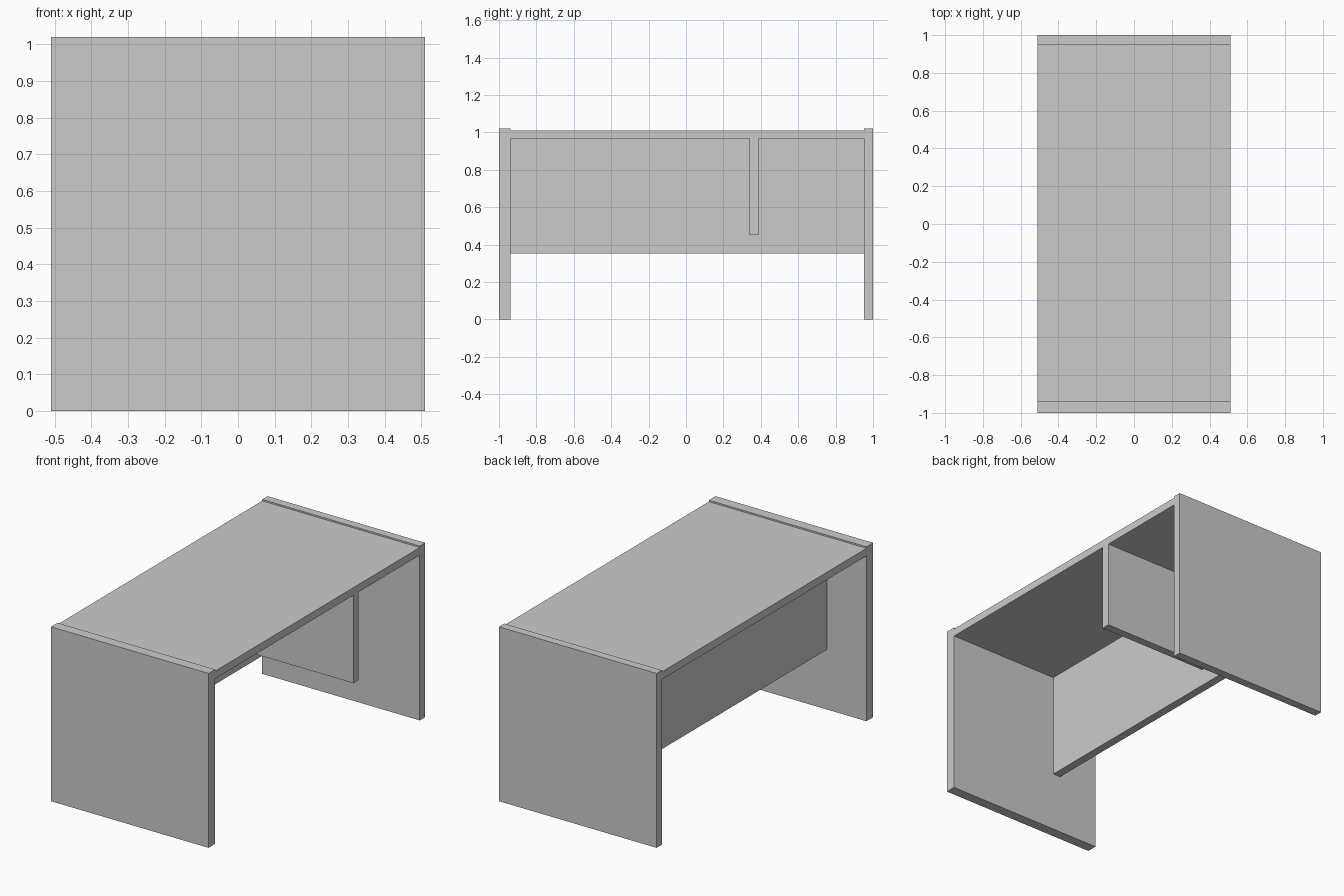
import bpy
import bmesh
from mathutils import Vector

if "Cube" in bpy.data.objects:
    bpy.data.objects.remove(bpy.data.objects["Cube"])


def board(name, x, y, z):
    """Flat board spanning the given (min, max) ranges."""
    lo, hi = Vector((x[0], y[0], z[0])), Vector((x[1], y[1], z[1]))
    bm = bmesh.new()
    bmesh.ops.create_cube(bm, size=1)
    bmesh.ops.scale(bm, vec=hi - lo, verts=bm.verts)
    mesh = bpy.data.meshes.new(name)
    bm.to_mesh(mesh)
    bm.free()
    obj = bpy.data.objects.new(name, mesh)
    obj.location = (lo + hi) / 2
    bpy.context.collection.objects.link(obj)
    return obj


HALF_DEPTH = 0.51
FULL = (-HALF_DEPTH, HALF_DEPTH)
Y0, Y1 = -0.939, 0.951          # inner faces of the side panels
TOP_UNDERSIDE = 0.966
PANEL_INNER = -0.206            # user-side face of the modesty panel

# Side panels standing on the floor, slightly proud of the top
board("side_panel_front", FULL, (-1.0, Y0), (0, 1.02))
board("side_panel_back", FULL, (Y1, 1.0), (0, 1.02))

# Desk top between the side panels
board("desk_top", FULL, (Y0, Y1), (TOP_UNDERSIDE, 1.011))

# Recessed modesty panel
board("modesty_panel", (-0.255, PANEL_INNER), (Y0, Y1), (0.351, TOP_UNDERSIDE))

# Hanging divider from the open edge to the modesty panel
board("divider", (PANEL_INNER, HALF_DEPTH), (0.339, 0.387), (0.451, TOP_UNDERSIDE))
